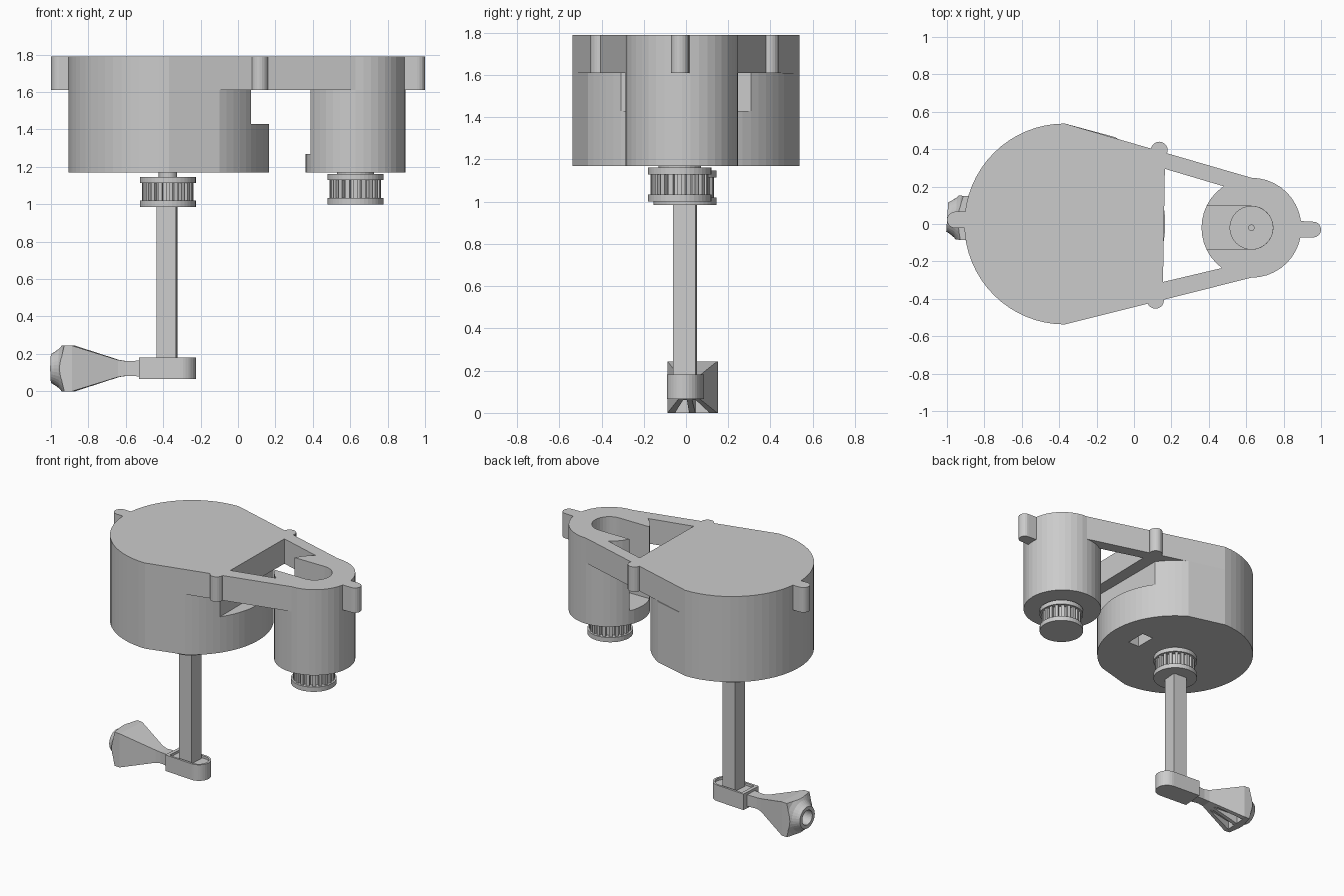
import bpy, bmesh
from math import sin, cos, radians, pi
from mathutils import Matrix

if "Cube" in bpy.data.objects:
    bpy.data.objects.remove(bpy.data.objects["Cube"])


def loft(name, rings):
    """Bridge equal-length closed rings and cap both ends."""
    bm = bmesh.new()
    loops = [[bm.verts.new(p) for p in ring] for ring in rings]
    for a, b in zip(loops, loops[1:]):
        n = len(a)
        for i in range(n):
            bm.faces.new((a[i], a[(i + 1) % n], b[(i + 1) % n], b[i]))
    bm.faces.new(loops[0][::-1])
    bm.faces.new(loops[-1])
    bmesh.ops.recalc_face_normals(bm, faces=bm.faces)
    me = bpy.data.meshes.new(name)
    bm.to_mesh(me)
    bm.free()
    ob = bpy.data.objects.new(name, me)
    bpy.context.collection.objects.link(ob)
    return ob


def prism(name, outline, z0, z1):
    return loft(name, [[(x, y, z) for x, y in outline] for z in (z0, z1)])


def arc(cx, cy, r, a0, a1, n):
    return [(cx + r * cos(radians(a0 + (a1 - a0) * i / n)),
             cy + r * sin(radians(a0 + (a1 - a0) * i / n))) for i in range(n + 1)]


def circle(cx, cy, r, n):
    return arc(cx, cy, r, 0, 360, n)[:-1]


def rect(x0, x1, y0, y1):
    return [(x0, y0), (x1, y0), (x1, y1), (x0, y1)]


def combine(a, b, op):
    m = a.modifiers.new("bool", 'BOOLEAN')
    m.operation, m.object, m.solver = op, b, 'EXACT'
    bpy.context.view_layer.objects.active = a
    bpy.ops.object.modifier_apply(modifier=m.name)
    bpy.data.objects.remove(b)


BX, BR = -0.37, 0.537            # main drum
SX, SY, SR = 0.628, -0.02, 0.267  # small drum
TOP, MID, LOW = 1.79, 1.61, 1.17

# Top plate: teardrop outline with a window between the two arms
plate = prism("top_plate", arc(BX, 0, BR, 90, 270, 32) + arc(SX, SY, SR, -90, 90, 20), MID, TOP)
combine(plate, prism("cut", [(0.165, 0.295), (0.155, -0.31), (0.62, -0.2), (0.62, 0.16)], 1.5, 1.9),
        'DIFFERENCE')

# Small drum with a slot that opens into the window
combine(plate, prism("drum", circle(SX, SY, SR, 40), LOW, TOP), 'UNION')
slot = [(0.2, SY - 0.115)] + arc(SX, SY, 0.115, -90, 90, 16) + [(0.2, SY + 0.115)]
combine(plate, prism("cut", slot, 1.27, 1.9), 'DIFFERENCE')
combine(plate, prism("cut", circle(SX, SY, 0.1145, 32), 1.22, 1.9), 'DIFFERENCE')

# Edge lugs and side bosses
left_lug = arc(-0.956, 0.022, 0.044, 90, 270, 10) + [(-0.85, -0.022), (-0.85, 0.066)]
right_lug = arc(0.958, -0.03, 0.042, -90, 90, 10) + [(0.85, 0.018), (0.85, -0.072)]
for outline in (left_lug, right_lug, circle(0.135, 0.395, 0.045, 20), circle(0.115, -0.408, 0.045, 20)):
    combine(plate, prism("lug", outline, MID, TOP), 'UNION')

# Main drum: circle clipped by the plate's straight sides, with notch and bottom hole
half = arc(BX, 0, BR, 59.8, -59.8, 24)
body = prism("main_body", arc(BX, 0, BR, 270, 90, 32) + half, LOW, MID)
combine(body, prism("cut", rect(0.07, 0.4, -0.6, 0.6), 1.43, 1.8), 'DIFFERENCE')
combine(body, prism("cut", rect(-0.105, -0.015, -0.075, 0.075), 1.0, 1.4), 'DIFFERENCE')

# Toothed pulleys
TEETH = 20
for name, cx, cy, z in (("drive_pulley", SX, -0.03, 1.0), ("shaft_pulley", -0.375, -0.005, 0.985)):
    gear = []
    for i in range(TEETH):
        for off, r in ((-0.30, 0.114), (-0.26, 0.138), (0.26, 0.138), (0.30, 0.114)):
            a = 2 * pi * (i + off) / TEETH
            gear.append((cx + r * cos(a), cy + r * sin(a)))
    prism(name + "_teeth", gear, z + 0.03, z + 0.135)
    prism(name + "_lower_flange", circle(cx, cy, 0.15, 40), z, z + 0.034)
    prism(name + "_upper_flange", circle(cx, cy, 0.15, 40), z + 0.13, z + 0.162)
prism("pulley_neck", circle(-0.375, -0.005, 0.05, 24), 1.14, 1.18)
prism("drive_pulley_neck", circle(SX, -0.03, 0.1, 24), 1.15, 1.18)
prism("motor_pin", circle(SX, SY, 0.017, 16), 1.2, 1.28)

# Square shaft, in the slightly turned arm frame
shaft = prism("square_shaft", rect(-0.053, 0.053, -0.053, 0.053), 0.1, 0.99)

# Hub with a shallow recess round the shaft
hub = prism("arm_hub", [(-0.145, 0.08), (-0.145, -0.08)] + arc(0.075, 0, 0.08, -90, 90, 16), 0.066, 0.182)
combine(hub, prism("cut", [(-0.12, 0.065), (-0.12, -0.065)] + arc(0.075, 0, 0.065, -90, 90, 16),
                   0.165, 0.3), 'DIFFERENCE')

# Flared arm: square loft trimmed by a turned nozzle end
ZC = 0.122
flare = loft("flared_nozzle", [[(x, -w, ZC - h), (x, w, ZC - h), (x, w, ZC + h), (x, -w, ZC + h)]
             for x, w, h in ((-0.1, 0.045, 0.043), (-0.22, 0.035, 0.04), (-0.26, 0.04, 0.046),
                             (-0.50, 0.118, 0.122), (-0.66, 0.118, 0.122))])
turned = [(-0.50, 0.052), (-0.62, 0.052), (-0.62, 0.078), (-0.60, 0.09), (-0.575, 0.108),
          (-0.555, 0.135), (-0.54, 0.175), (-0.50, 0.2), (-0.05, 0.2)]
combine(flare, loft("trim", [[(x, y, ZC + z) for y, z in circle(0, 0, r, 32)] for x, r in turned]),
        'INTERSECT')
# Pair of tapered grooves under the flare
for s in (1, -1):
    combine(flare, prism("cut", [(-0.27, s * 0.012), (-0.51, s * 0.015), (-0.51, s * 0.085),
                                 (-0.27, s * 0.02)], -0.1, 0.06), 'DIFFERENCE')

turn = Matrix.Translation((-0.38, -0.005, 0)) @ Matrix.Rotation(radians(-4), 4, 'Z')
for ob in (shaft, hub, flare):
    ob.data.transform(turn)
